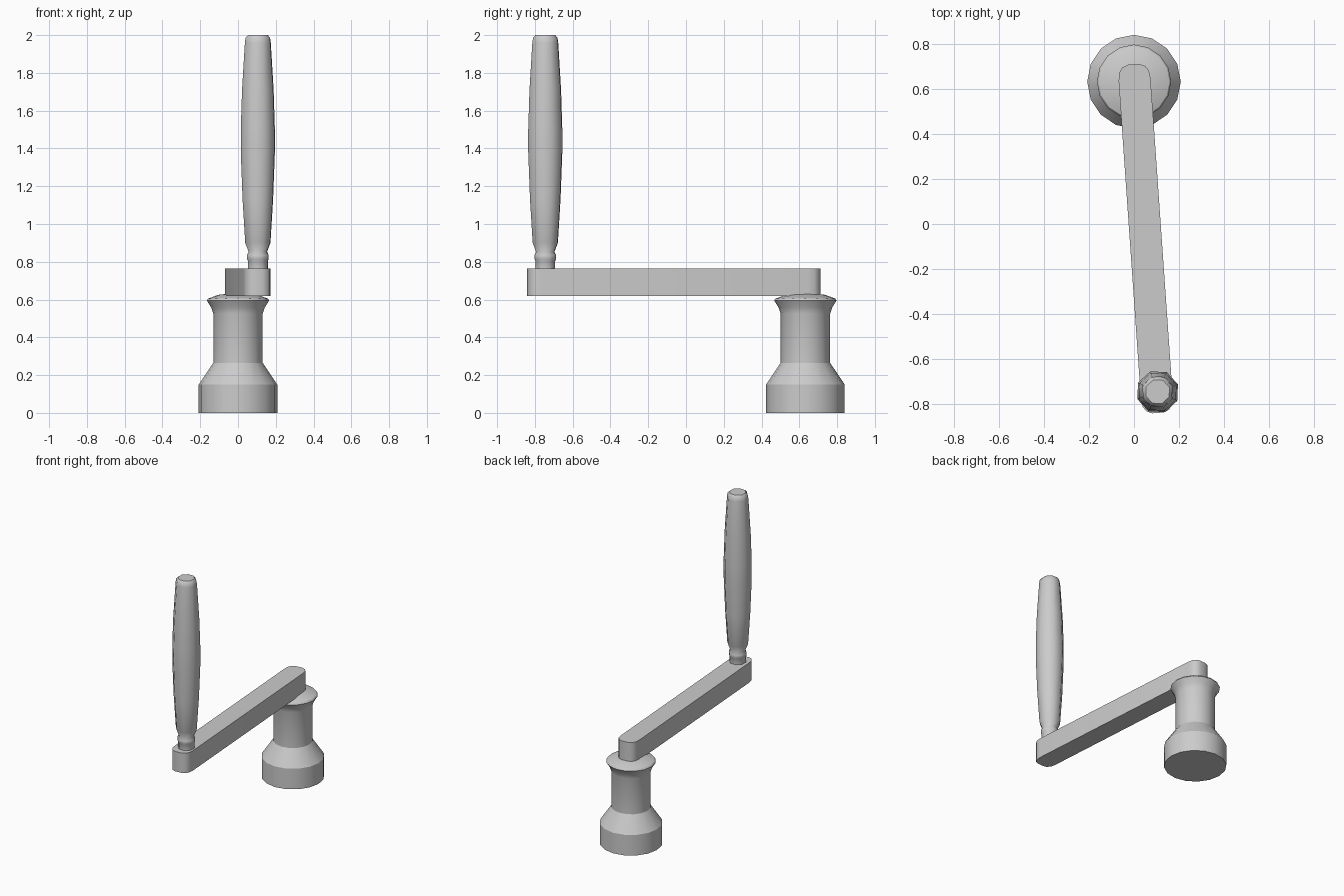
import bpy, bmesh, math
from mathutils import Matrix, Vector

cube = bpy.data.objects.get("Cube")
if cube:
    bpy.data.objects.remove(cube, do_unlink=True)

grey = bpy.data.materials.new("grey metal")
grey.use_nodes = True
colour = (0.6, 0.6, 0.6, 1)
grey.diffuse_color = colour
grey.node_tree.nodes["Principled BSDF"].inputs["Base Color"].default_value = colour


def finish(bm, name, angle):
    bmesh.ops.recalc_face_normals(bm, faces=bm.faces)
    mesh = bpy.data.meshes.new(name)
    bm.to_mesh(mesh)
    bm.free()
    mesh.materials.append(grey)
    ob = bpy.data.objects.new(name, mesh)
    bpy.context.collection.objects.link(ob)
    bpy.ops.object.select_all(action='DESELECT')
    ob.select_set(True)
    bpy.context.view_layer.objects.active = ob
    bpy.ops.object.shade_smooth_by_angle(angle=math.radians(angle))
    return ob


def lathe(name, profile, centre, sides, turn, angle):
    """Revolve (radius, z) points into a closed solid."""
    bm = bmesh.new()
    rings = []
    for r, z in profile:
        rings.append([bm.verts.new((
            centre[0] + r * math.cos(turn + 2 * math.pi * i / sides),
            centre[1] + r * math.sin(turn + 2 * math.pi * i / sides), z))
            for i in range(sides)])
    for a, b in zip(rings, rings[1:]):
        for i in range(sides):
            j = (i + 1) % sides
            bm.faces.new((a[i], a[j], b[j], b[i]))
    bm.faces.new(rings[0])
    bm.faces.new(rings[-1])
    return finish(bm, name, angle)


# Stepped socket with a flared collar
lathe("base_socket",
      [(0.208, 0), (0.208, 0.15), (0.131, 0.265), (0.131, 0.525),
       (0.142, 0.558), (0.165, 0.595), (0.158, 0.605), (0.105, 0.625), (0.04, 0.632)],
      (0, 0.632), 16, 0, 32)

# Flat crank arm with rounded ends, slightly turned about z
half_end = [(0.071, 0.07), (0.066, 0.035), (0.05, 0.012), (0.025, 0.002)]
length = 0.778
quarter = [(x, length - d) for x, d in half_end]
outline = (quarter + [(-x, y) for x, y in reversed(quarter)]
           + [(-x, -y) for x, y in quarter] + [(x, -y) for x, y in reversed(quarter)])
place = Matrix.Translation((0.052, -0.065, 0)) @ Matrix.Rotation(math.radians(4.0), 4, 'Z')
bm = bmesh.new()
face = bm.faces.new([bm.verts.new(place @ Vector((x, y, 0.62))) for x, y in outline])
ext = bmesh.ops.extrude_face_region(bm, geom=[face])
bmesh.ops.translate(bm, vec=(0, 0, 0.145),
                    verts=[v for v in ext["geom"] if isinstance(v, bmesh.types.BMVert)])
finish(bm, "crank_arm", 35)

# Swelling grip on a narrow neck
lathe("handle_grip",
      [(0.056, 0.76), (0.056, 0.805), (0.061, 0.815), (0.061, 0.835), (0.052, 0.853),
       (0.071, 0.9), (0.086, 1.13), (0.096, 1.38), (0.096, 1.5), (0.089, 1.71),
       (0.073, 1.96), (0.069, 1.985), (0.056, 2.0)],
      (0.105, -0.745), 8, math.radians(20), 50)
